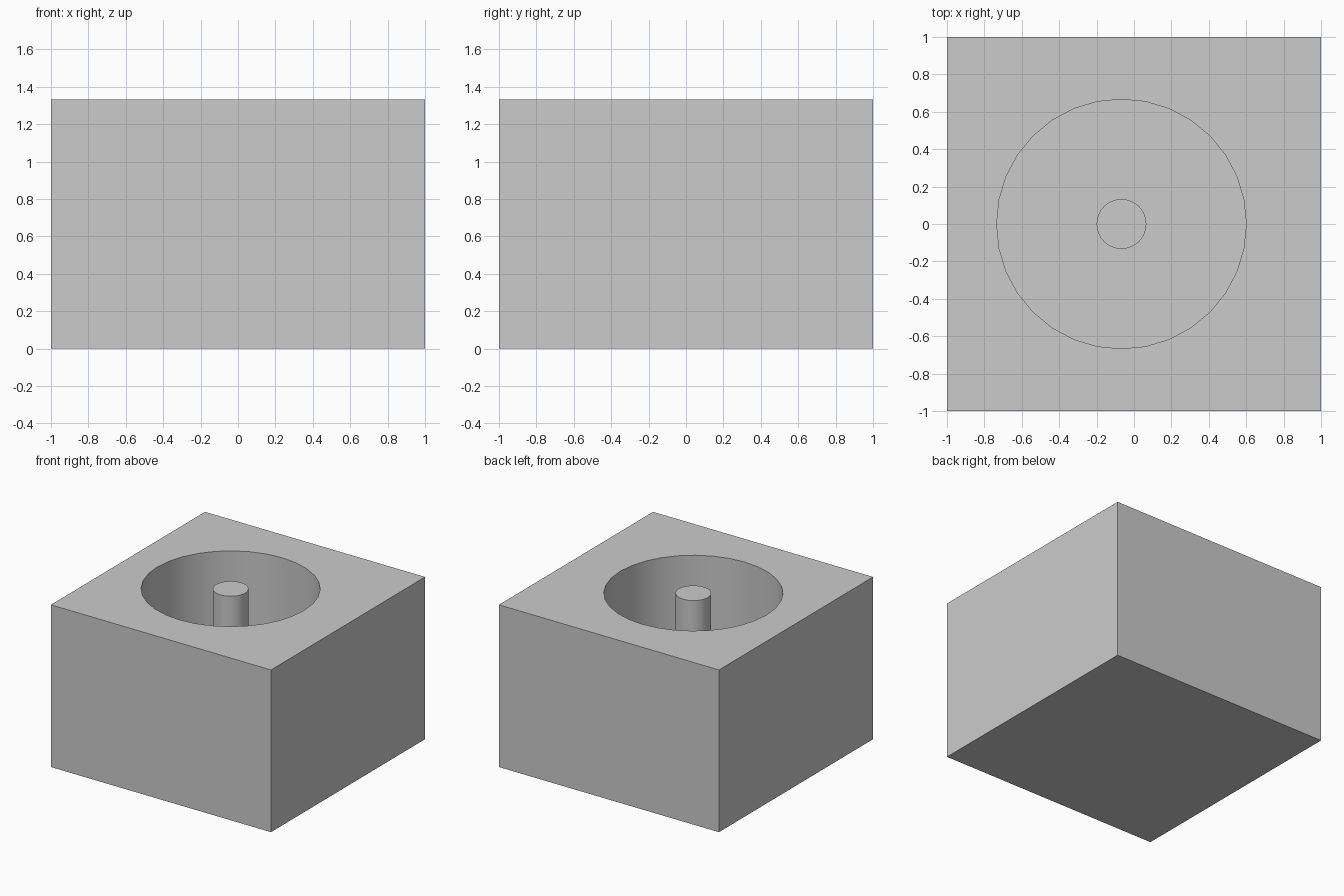
import bpy, bmesh
from math import cos, sin, tau, radians

if "Cube" in bpy.data.objects:
    bpy.data.objects.remove(bpy.data.objects["Cube"])

HEIGHT = 1.333
CENTRE_X = -0.067
R_POST, R_POCKET = 0.133, 0.667
FLOOR = 0.333
SIDES = 32


def make_object(name, bm):
    bmesh.ops.recalc_face_normals(bm, faces=bm.faces)
    mesh = bpy.data.meshes.new(name)
    bm.to_mesh(mesh)
    bm.free()
    obj = bpy.data.objects.new(name, mesh)
    bpy.context.collection.objects.link(obj)
    return obj


# Solid block
bm = bmesh.new()
bmesh.ops.create_cube(bm, size=1)
bmesh.ops.scale(bm, vec=(2, 2, HEIGHT), verts=bm.verts)
bmesh.ops.translate(bm, vec=(0, 0, HEIGHT / 2), verts=bm.verts)
block = make_object("block_with_post", bm)

# Ring-shaped cutter: leaves a central post flush with the top
profile = [(R_POST, FLOOR), (R_POCKET, FLOOR),
           (R_POCKET, HEIGHT + 0.2), (R_POST, HEIGHT + 0.2)]
bm = bmesh.new()
rings = [[bm.verts.new((CENTRE_X + r * cos(tau * i / SIDES),
                        r * sin(tau * i / SIDES), z)) for r, z in profile]
         for i in range(SIDES)]
for i, a in enumerate(rings):
    b = rings[(i + 1) % SIDES]
    for j in range(4):
        k = (j + 1) % 4
        bm.faces.new((a[j], a[k], b[k], b[j]))
cutter = make_object("ring_cutter", bm)
cutter.hide_render = True

# Cut the ring pocket
mod = block.modifiers.new("pocket", 'BOOLEAN')
mod.operation = 'DIFFERENCE'
mod.solver = 'EXACT'
mod.object = cutter
bpy.context.view_layer.objects.active = block
block.select_set(True)
bpy.ops.object.modifier_apply(modifier=mod.name)
bpy.data.objects.remove(cutter, do_unlink=True)

# Smooth the round walls, keep the rims sharp
bpy.ops.object.shade_smooth_by_angle(angle=radians(30))
